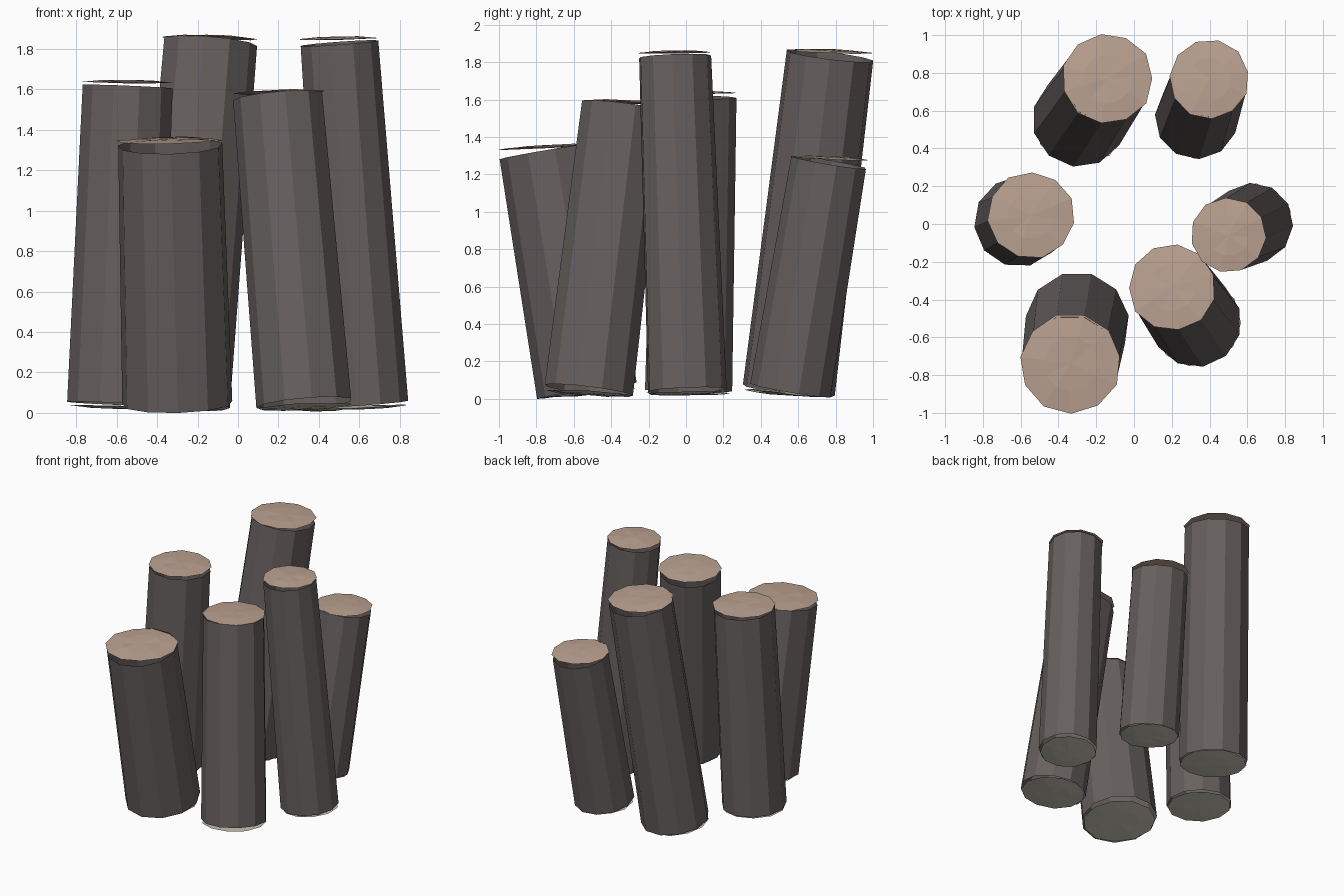
import bpy, bmesh, math, random
from mathutils import Vector

if "Cube" in bpy.data.objects:
    bpy.data.objects.remove(bpy.data.objects["Cube"])

random.seed(4)
SIDES = 11


def material(name, rgb):
    m = bpy.data.materials.new(name)
    m.diffuse_color = (*rgb, 1)
    m.use_nodes = True
    m.node_tree.nodes["Principled BSDF"].inputs["Base Color"].default_value = m.diffuse_color
    return m


bark = material("grey bark", (0.135, 0.118, 0.114))
top_wood = material("tan cut wood", (0.50, 0.365, 0.285))
end_wood = material("pale end wood", (0.60, 0.57, 0.47))


def ring(bm, centre, axis, radius, phase, jitter=0.0):
    """Polygon of vertices around a centre, square to the axis."""
    u = Vector((0, 1, 0)).cross(axis).normalized()
    v = axis.cross(u).normalized()
    verts = []
    for i in range(SIDES):
        a = phase + math.tau * i / SIDES
        r = radius * (1 + random.uniform(-jitter, jitter))
        lift = axis * random.uniform(-jitter, jitter) * 0.15
        verts.append(bm.verts.new(centre + (u * math.cos(a) + v * math.sin(a)) * r + lift))
    return verts


def bridge(bm, a, b):
    for i in range(SIDES):
        j = (i + 1) % SIDES
        bm.faces.new((a[i], a[j], b[j], b[i]))


def fan(bm, a, tip, flip=False):
    c = bm.verts.new(tip)
    for i in range(SIDES):
        j = (i + 1) % SIDES
        bm.faces.new((a[j], a[i], c) if flip else (a[i], a[j], c))


def finish(bm, name, mat):
    me = bpy.data.meshes.new(name)
    bm.to_mesh(me)
    bm.free()
    me.materials.append(mat)
    bpy.context.collection.objects.link(bpy.data.objects.new(name, me))


def cap(name, centre, normal, radius, phase, mat):
    """Thin, slightly domed and uneven disc closing a log end."""
    bm = bmesh.new()
    rim = ring(bm, centre, normal, radius, phase, 0.02)
    inner = ring(bm, centre + normal * 0.008, normal, radius * 0.55, phase, 0.02)
    bridge(bm, rim, inner)
    fan(bm, inner, centre + normal * 0.011)
    fan(bm, rim, centre - normal * 0.006, True)
    finish(bm, name, mat)


def log(name, bottom, top, r0, r1, height, phase):
    p0, p1 = Vector((*bottom, 0.045)), Vector((*top, height - 0.036))
    axis = (p1 - p0).normalized()
    # bark tube
    bm = bmesh.new()
    bridge(bm, ring(bm, p0, axis, r0, phase), ring(bm, p1, axis, r1, phase))
    finish(bm, name + "_bark", bark)
    # end caps lean less than the log itself
    up = Vector((axis.x * 0.3, axis.y * 0.3, 1)).normalized()
    down = -Vector((axis.x * 0.55, axis.y * 0.55, 1)).normalized()
    cap(name + "_top", p1 + Vector((0, 0, 0.022)), up, r1 * 1.02, phase, top_wood)
    cap(name + "_bottom", p0 - Vector((0, 0, 0.014)), down, r0 * 0.97, phase, end_wood)


# bottom centre, top centre, bottom radius, top radius, height, turn
log("back_left_log", (-0.29, 0.55), (-0.14, 0.77), 0.25, 0.235, 1.87, 0.0)
log("back_right_log", (0.33, 0.56), (0.40, 0.765), 0.22, 0.205, 1.30, 0.2)
log("left_log", (-0.61, 0.01), (-0.545, 0.045), 0.237, 0.225, 1.65, 0.4)
log("front_left_log", (-0.30, -0.525), (-0.335, -0.74), 0.275, 0.26, 1.36, 0.15)
log("front_right_log", (0.33, -0.52), (0.20, -0.335), 0.24, 0.225, 1.60, 0.3)
log("right_log", (0.63, 0.005), (0.50, -0.06), 0.213, 0.195, 1.865, 0.5)
